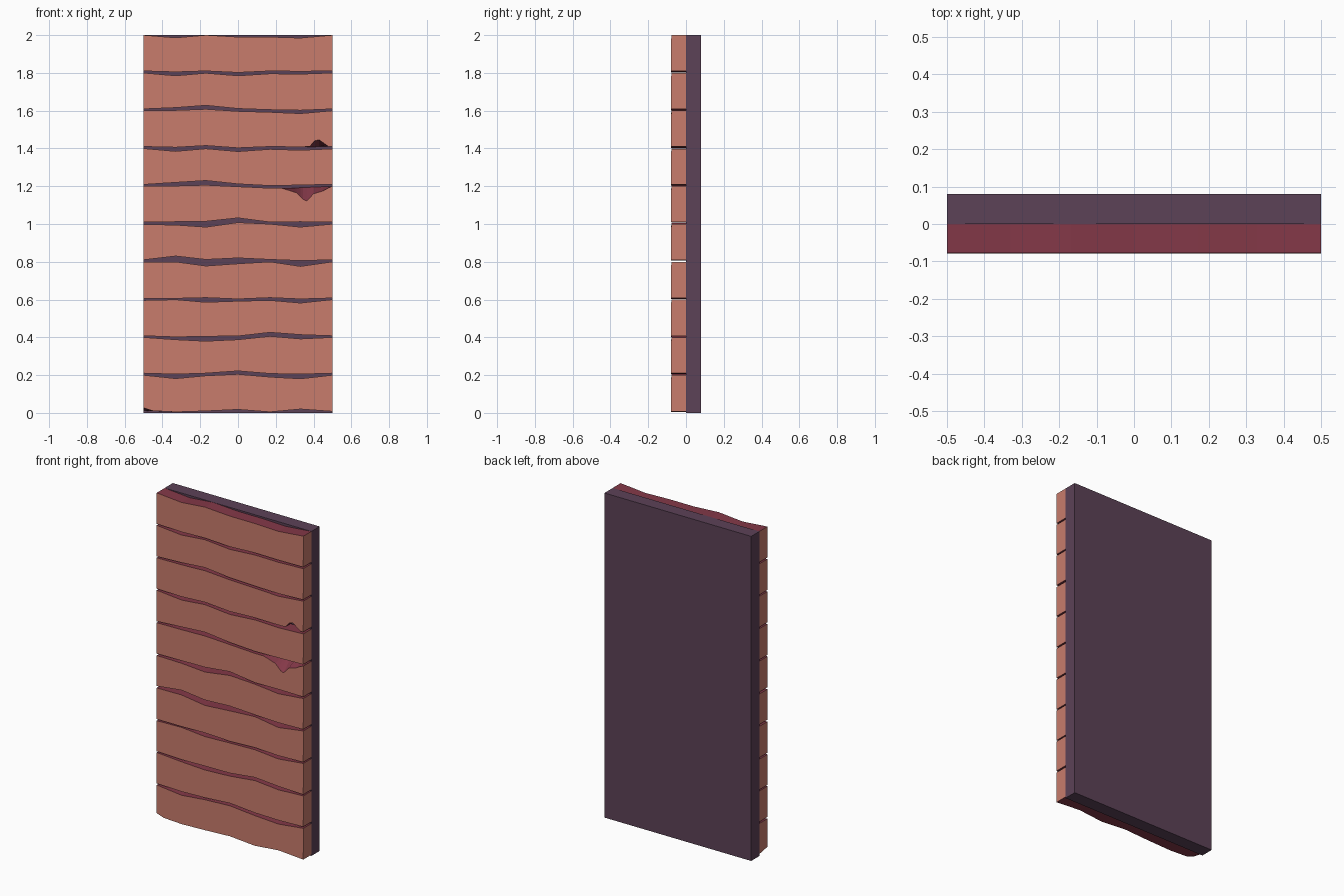
import bpy, bmesh

if "Cube" in bpy.data.objects:
    bpy.data.objects.remove(bpy.data.objects["Cube"])


def material(name, rgb):
    m = bpy.data.materials.new(name)
    m.diffuse_color = (*rgb, 1.0)
    m.use_nodes = True
    m.node_tree.nodes["Principled BSDF"].inputs["Base Color"].default_value = m.diffuse_color
    return m


ORANGE = material("plank orange", (0.58, 0.20, 0.15))
CRIMSON = material("cut edge crimson", (0.231, 0.040, 0.065))
PURPLE = material("backing purple", (0.107, 0.054, 0.095))

XS = [-0.5, -0.33, -0.17, 0.0, 0.17, 0.33, 0.5]

# Wavy seams: height of the plank edge above and below each 0.2 step (thousandths)
UPPER = [
    (12, 5, 10, 18, 5, 20, 8), (10, 5, 10, 22, 8, 5, 10),
    (8, 2, 5, 7, 26, 14, 8), (6, 6, 10, 3, 10, 3, 8),
    (10, 30, 12, 20, 12, 6, 10), (10, 12, 14, 32, 10, 12, 10),
    (9, 20, 30, 12, 3, 6, 10), (10, 6, 15, 3, 10, 8, 10),
    (9, 16, 28, 11, 5, 2, 9), (10, 5, 10, 2, 10, 8, 10)]
LOWER = [
    (0, -18, -3, 5, -10, -19, 0), (0, -12, -20, -12, 6, -8, 0),
    (-4, 0, -14, -8, -4, -18, 0), (-2, 0, -22, -10, 0, -24, 0),
    (-2, -5, -16, 8, 0, -16, 0), (0, 2, 6, -2, -10, -8, 0),
    (0, -15, -1, -16, -4, -9, -2), (0, 2, 8, -3, -8, -15, 0),
    (0, -15, -1, -15, -4, -6, 0), (0, -14, 0, -10, -10, -15, 0)]

# Chips: front edge points (x, z) that leave the seam, sloping back to it
CHIPS = {
    (5, "top"): [(0.23, 1.19), (0.31, 1.165), (0.345, 1.13), (0.365, 1.122),
                 (0.40, 1.16), (0.45, 1.175), (0.48, 1.192)],
    (7, "low"): [(0.38, 1.41), (0.405, 1.44), (0.43, 1.446), (0.465, 1.42),
                 (0.48, 1.41)],
    (0, "low"): [(-0.5, 0.027), (-0.45, 0.011)],
}


def height(points, x):
    for (x0, z0), (x1, z1) in zip(points, points[1:]):
        if x <= x1:
            return z0 + (z1 - z0) * (x - x0) / (x1 - x0)
    return points[-1][1]


def front_height(points, chip, x):
    if chip and chip[0][0] <= x <= chip[-1][0]:
        return height(chip, x)
    return height(points, x)


def plank(i):
    low = [(x, 0.2 * i + h / 1000) for x, h in zip(XS, UPPER[i])]
    top = [(x, 0.2 * (i + 1) + h / 1000) for x, h in zip(XS, LOWER[i])]
    low_chip, top_chip = CHIPS.get((i, "low")), CHIPS.get((i, "top"))
    xs = sorted(set(XS + [p[0] for p in (low_chip or []) + (top_chip or [])]))
    bm = bmesh.new()
    # One ring per station: front low, front top, back top, back low
    rings = [[bm.verts.new(v) for v in (
        (x, -0.079, front_height(low, low_chip, x)),
        (x, -0.078, front_height(top, top_chip, x)),
        (x, 0.0, height(top, x)),
        (x, 0.0, height(low, x)))] for x in xs]
    for a, b in zip(rings, rings[1:]):
        for k in range(4):
            n = (k + 1) % 4
            f = bm.faces.new((a[k], b[k], b[n], a[n]))
            f.material_index = k % 2      # top and bottom edges are crimson
    bm.faces.new(rings[0])
    bm.faces.new(rings[-1][::-1])
    bmesh.ops.recalc_face_normals(bm, faces=bm.faces)
    me = bpy.data.meshes.new(f"plank_{i + 1}")
    bm.to_mesh(me)
    bm.free()
    me.materials.append(ORANGE)
    me.materials.append(CRIMSON)
    ob = bpy.data.objects.new(me.name, me)
    bpy.context.collection.objects.link(ob)


# Backing slab
bpy.ops.mesh.primitive_cube_add(size=1, location=(0, 0.04, 1))
slab = bpy.context.object
slab.name = "backing_slab"
slab.scale = (1, 0.08, 2)
bpy.ops.object.transform_apply(location=False, rotation=False, scale=True)
slab.data.materials.append(PURPLE)

# Ten stacked planks on the front
for i in range(10):
    plank(i)
